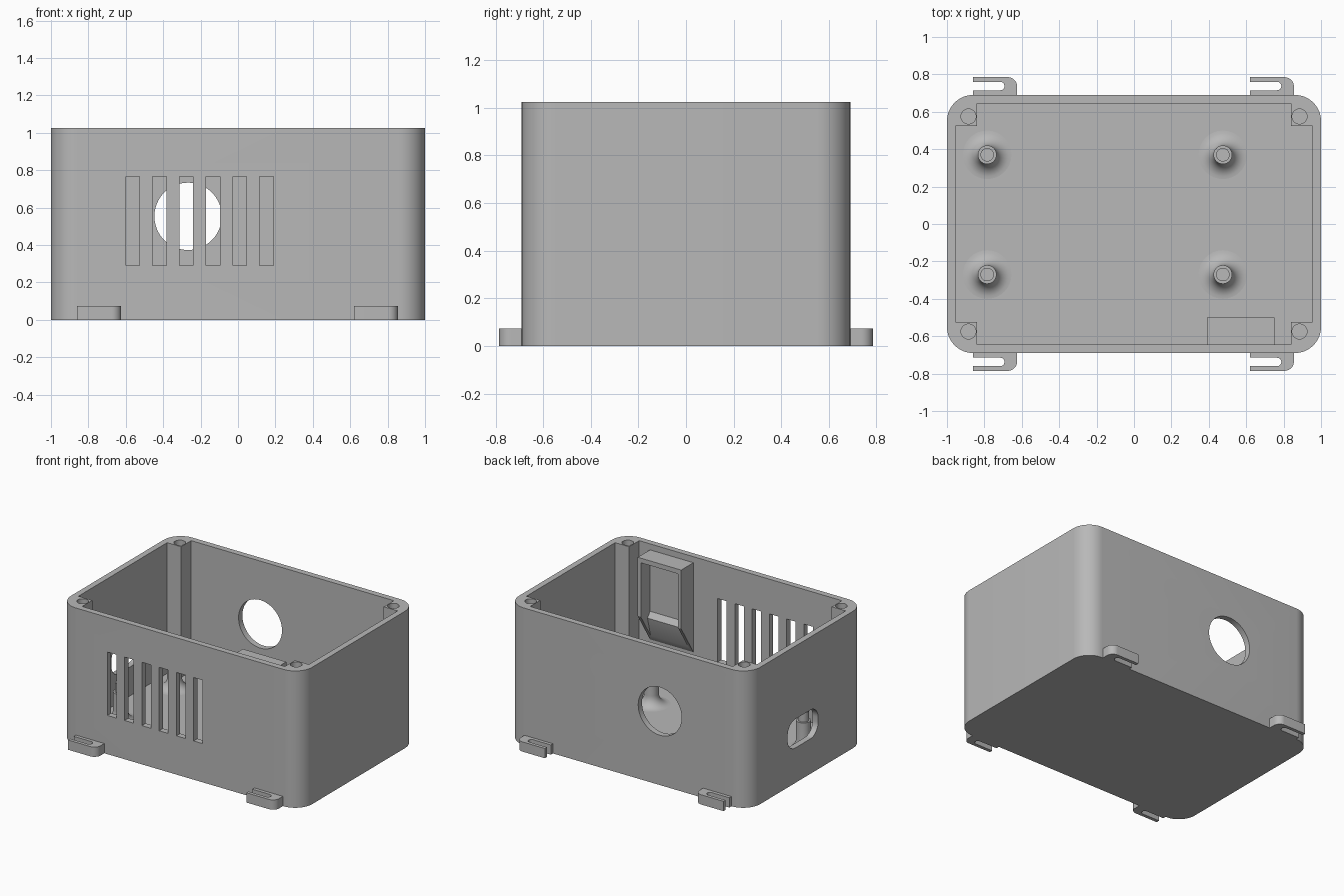
import bpy, bmesh, math
from mathutils import Matrix

cube = bpy.data.objects.get("Cube")
if cube:
    bpy.data.objects.remove(cube, do_unlink=True)

# Single plastic colour
grey = bpy.data.materials.new("grey_plastic")
grey.use_nodes = True
colour = (0.48, 0.48, 0.48, 1)
grey.diffuse_color = colour
grey.node_tree.nodes["Principled BSDF"].inputs["Base Color"].default_value = colour

HX, HY, HEIGHT = 1.0, 0.69, 1.025
WALL, FLOOR = 0.045, 0.045


def arc(cx, cy, r, a0, a1, n=12):
    steps = [math.radians(a0 + (a1 - a0) * i / n) for i in range(n + 1)]
    return [(cx + r * math.cos(a), cy + r * math.sin(a)) for a in steps]


def circle(cx, cy, r, n=48):
    return arc(cx, cy, r, 0, 360, n)[:-1]


def rect(x0, x1, y0, y1):
    return [(x0, y0), (x1, y0), (x1, y1), (x0, y1)]


def rounded_rect(cx, cy, hw, hh, r):
    pts = []
    for sx, sy, a in ((1, 1, 0), (-1, 1, 90), (-1, -1, 180), (1, -1, 270)):
        pts += arc(cx + sx * (hw - r), cy + sy * (hh - r), r, a, a + 90)
    return pts


def add_object(name, bm):
    bmesh.ops.recalc_face_normals(bm, faces=bm.faces)
    mesh = bpy.data.meshes.new(name)
    bm.to_mesh(mesh)
    bm.free()
    mesh.materials.append(grey)
    obj = bpy.data.objects.new(name, mesh)
    bpy.context.scene.collection.objects.link(obj)
    return obj


def prism(name, pts, axis, lo, hi):
    """Extrude a 2D profile along an axis from lo to hi."""
    place = {"x": lambda u, v, w: (w, u, v),
             "y": lambda u, v, w: (u, w, v),
             "z": lambda u, v, w: (u, v, w)}[axis]
    bm = bmesh.new()
    ends = [[bm.verts.new(place(u, v, w)) for u, v in pts] for w in (lo, hi)]
    bm.faces.new(ends[0])
    bm.faces.new(ends[1])
    for i in range(len(pts)):
        j = (i + 1) % len(pts)
        bm.faces.new((ends[0][i], ends[0][j], ends[1][j], ends[1][i]))
    return add_object(name, bm)


def carve(obj, cutters):
    for c in cutters:
        c.hide_render = True
        mod = obj.modifiers.new("cut", "BOOLEAN")
        mod.operation, mod.solver, mod.object = "DIFFERENCE", "EXACT", c
    bpy.context.view_layer.update()
    deps = bpy.context.evaluated_depsgraph_get()
    mesh = bpy.data.meshes.new_from_object(obj.evaluated_get(deps))
    obj.modifiers.clear()
    obj.data = mesh
    for c in cutters:
        bpy.data.objects.remove(c, do_unlink=True)


def smooth(obj):
    bpy.ops.object.select_all(action="DESELECT")
    obj.select_set(True)
    bpy.context.view_layer.objects.active = obj
    bpy.ops.object.shade_smooth_by_angle(angle=math.radians(30))


# Open box, with the cavity leaving a square post in each corner
box = prism("enclosure_box", rounded_rect(0, 0, HX, HY, 0.14), "z", 0, HEIGHT)
ix, iy, px, py = HX - WALL, HY - WALL, 0.84, 0.525
cavity = []
for sx, sy in ((1, 1), (-1, 1), (-1, -1), (1, -1)):
    corner = [(sx * ix, sy * py), (sx * px, sy * py), (sx * px, sy * iy)]
    cavity += corner if sx * sy > 0 else corner[::-1]
cutters = [prism("cavity_cutter", cavity, "z", FLOOR, HEIGHT + 0.1)]

# Screw holes in the posts
for sx in (-1, 1):
    for sy in (-1, 1):
        cutters.append(prism("screw_cutter", circle(sx * 0.885, sy * 0.575, 0.04, 24),
                             "z", HEIGHT - 0.4, HEIGHT + 0.1))

# Front vents, round back opening and side socket opening
for i in range(6):
    x = -0.5625 + 0.143 * i
    cutters.append(prism("vent_cutter", rect(x - 0.037, x + 0.037, 0.29, 0.765),
                         "y", -HY - 0.1, -iy + 0.05))
cutters.append(prism("round_cutter", circle(-0.267, 0.553, 0.18, 64),
                     "y", iy - 0.05, HY + 0.1))
cutters.append(prism("socket_cutter", rounded_rect(0.045, 0.37, 0.18, 0.108, 0.09),
                     "x", -HX - 0.1, -ix + 0.05))
carve(box, cutters)
smooth(box)

# Mounting tabs with open-ended slots
for side, sy in (("front", -1), ("back", 1)):
    for end, x0 in (("right", -0.86), ("left", 0.62)):
        pts = [(x0, 0.68), (x0 + 0.235, 0.68)]
        pts += arc(x0 + 0.185, 0.735, 0.05, 0, 90)
        pts += [(x0, 0.785), (x0, 0.76)]
        pts += arc(x0 + 0.145, 0.7375, 0.0225, 90, -90)
        pts += [(x0, 0.715)]
        tab = prism(f"{side}_{end}_tab", [(x, sy * y) for x, y in pts], "z", 0, 0.073)
        smooth(tab)

# Board standoffs with a flared foot and a locating pin
profile = arc(0.13, FLOOR + 0.08, 0.08, 270, 180, 8)
profile += [(0.05, 0.26), (0.036, 0.26), (0.036, 0.33), (0, 0.33)]
for x in (-0.785, 0.475):
    for y in (-0.27, 0.37):
        bm = bmesh.new()
        vs = [bm.verts.new((r, 0, z)) for r, z in profile]
        es = [bm.edges.new(pair) for pair in zip(vs, vs[1:])]
        bmesh.ops.spin(bm, geom=vs + es, cent=(0, 0, 0), axis=(0, 0, 1),
                       angle=math.tau, steps=32, use_merge=True)
        bmesh.ops.remove_doubles(bm, verts=bm.verts, dist=0.0005)
        bmesh.ops.translate(bm, verts=bm.verts, vec=(x, y, 0))
        smooth(add_object("standoff", bm))

# Recessed holder on the inside of the front wall
outline = [(-0.655, 0.98), (-0.5, 0.98), (-0.5, 0.54), (-0.645, 0.31), (-0.655, 0.31)]
holder = prism("sensor_holder", outline, "x", 0.39, 0.75)
recess = [(-0.4, 0.945), (-0.61, 0.945), (-0.61, 0.54), (-0.58, 0.5),
          (-0.63, 0.3), (-0.4, 0.3)]
carve(holder, [prism("recess_cutter", recess, "x", 0.415, 0.725)])
smooth(holder)
